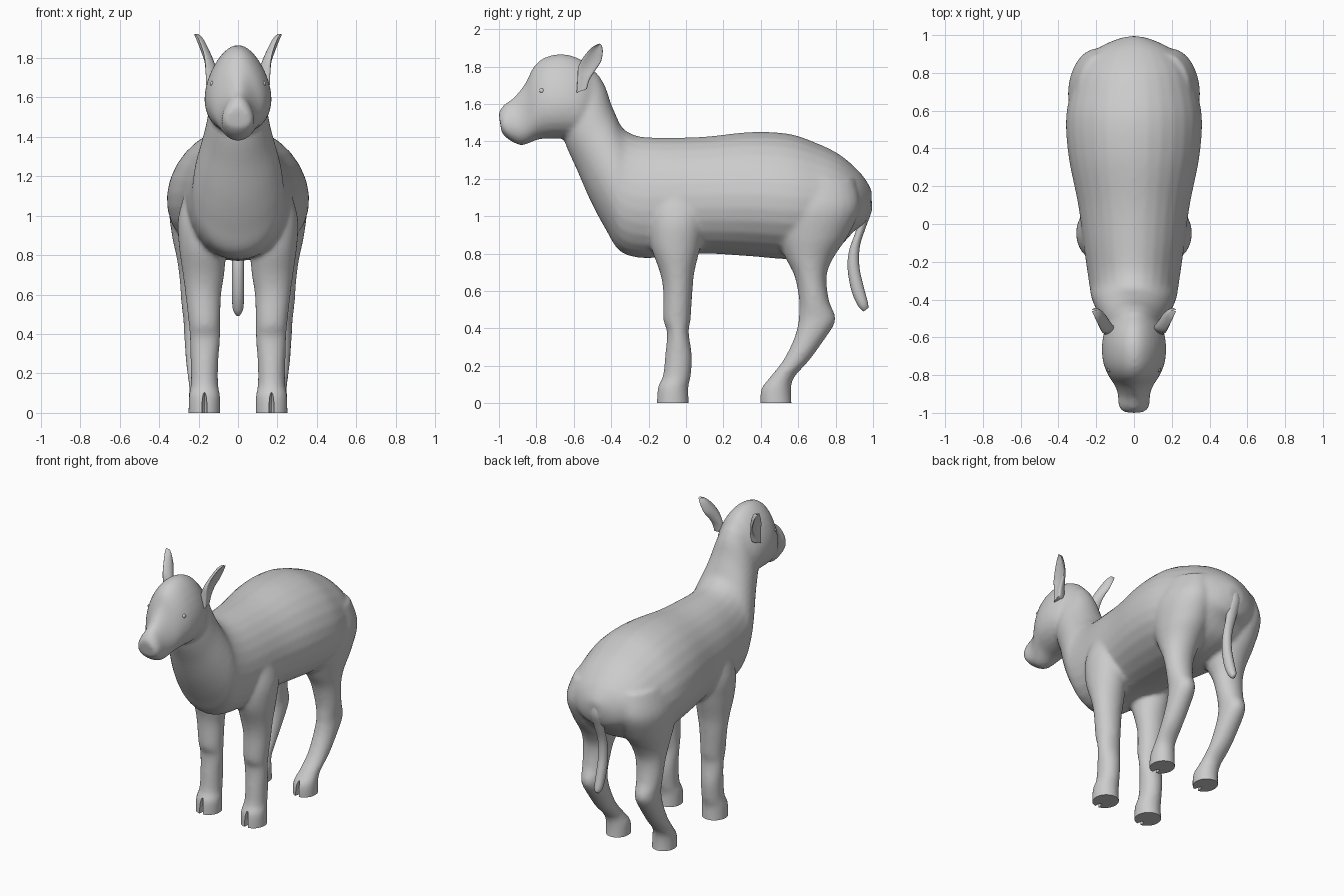
import bpy, bmesh, math
from mathutils import Vector

cube = bpy.data.objects.get("Cube")
if cube:
    bpy.data.objects.remove(cube, do_unlink=True)

grey = bpy.data.materials.new("soft_grey")
grey.use_nodes = True
grey.diffuse_color = (0.6, 0.6, 0.6, 1)
grey.node_tree.nodes["Principled BSDF"].inputs["Base Color"].default_value = (0.6, 0.6, 0.6, 1)


def spline(rows, steps=5):
    """Smoothly interpolate rows of section values."""
    out = []
    for i in range(len(rows) - 1):
        a, b, c, d = (rows[max(i - 1, 0)], rows[i], rows[i + 1], rows[min(i + 2, len(rows) - 1)])
        for s in range(steps):
            t = s / steps
            out.append([q + t * ((r - p) / 2 + t * (p - 2.5 * q + 2 * r - w / 2
                        + t * (1.5 * (q - r) + (w - p) / 2)))
                        for p, q, r, w in zip(a, b, c, d)])
    return out + [list(rows[-1])]


def add_loft(bm, rows, egg=0.0, dish=0.0, side=1, sides=28):
    """Each row: first edge (y, z), second edge (y, z), centre x, half width."""
    rings = []
    for y1, z1, y2, z2, x, half in spline(rows):
        mid = Vector((x, (y1 + y2) / 2, (z1 + z2) / 2))
        arm = Vector((0, (y1 - y2) / 2, (z1 - z2) / 2))
        ring = []
        for k in range(sides):
            c, s = math.cos(math.tau * k / sides), math.sin(math.tau * k / sides)
            p = mid + arm * c
            p.x = (p.x + half * s * (1 - egg * c) + dish * c * c) * side
            ring.append(bm.verts.new(p))
        rings.append(ring)
    faces = [bm.faces.new(rings[0]), bm.faces.new(rings[-1])]
    for lo, hi in zip(rings, rings[1:]):
        for k in range(sides):
            n = (k + 1) % sides
            faces.append(bm.faces.new((lo[k], lo[n], hi[n], hi[k])))
    bmesh.ops.recalc_face_normals(bm, faces=faces)


def make_object(name, bm):
    mesh = bpy.data.meshes.new(name)
    bm.to_mesh(mesh)
    bm.free()
    mesh.materials.append(grey)
    obj = bpy.data.objects.new(name, mesh)
    bpy.context.collection.objects.link(obj)
    return obj


def activate(obj):
    bpy.ops.object.select_all(action='DESELECT')
    obj.select_set(True)
    bpy.context.view_layer.objects.active = obj


def finish(obj, angle=50):
    activate(obj)
    bpy.ops.object.shade_smooth_by_angle(angle=math.radians(angle))


# Torso and neck, from rump to nape: top edge, bottom edge, half width
trunk = [
    (.995, 1.13, .985, 1.02, 0, .05), (.97, 1.18, .955, .96, 0, .13),
    (.92, 1.245, .90, .92, 0, .22), (.82, 1.33, .82, .84, 0, .295),
    (.7, 1.39, .7, .79, 0, .335), (.55, 1.44, .55, .77, 0, .36),
    (.35, 1.45, .35, .785, 0, .345), (.1, 1.425, .1, .8, 0, .295),
    (-.1, 1.42, -.08, .79, 0, .27), (-.24, 1.425, -.22, .775, 0, .25),
    (-.31, 1.45, -.35, .81, 0, .235), (-.345, 1.48, -.43, .93, 0, .225),
    (-.37, 1.53, -.51, 1.08, 0, .2), (-.4, 1.6, -.58, 1.24, 0, .17),
    (-.43, 1.69, -.65, 1.4, 0, .145), (-.47, 1.76, -.66, 1.5, 0, .12)]
# Head from nape to muzzle
head = [
    (-.46, 1.74, -.52, 1.46, 0, .11), (-.54, 1.825, -.57, 1.42, 0, .15),
    (-.64, 1.865, -.64, 1.415, 0, .165), (-.74, 1.855, -.72, 1.415, 0, .16),
    (-.81, 1.805, -.79, 1.41, 0, .135), (-.86, 1.71, -.85, 1.385, 0, .1),
    (-.92, 1.635, -.89, 1.38, 0, .083), (-.975, 1.595, -.95, 1.41, 0, .08),
    (-1.003, 1.55, -.985, 1.445, 0, .06)]
# Legs from below the ground up: height, front y, back y, inner x, outer x
front_leg = [
    (-.04, -.158, .018, .09, .252), (.08, -.152, .012, .09, .25),
    (.14, -.125, .025, .1, .24), (.25, -.112, .032, .1, .24),
    (.38, -.102, .015, .09, .245), (.45, -.122, .025, .09, .25),
    (.6, -.122, .035, .085, .267), (.7, -.14, .045, .07, .28),
    (.85, -.19, .08, .06, .3), (1, -.19, .1, .08, .302), (1.2, -.15, .08, .1, .24)]
hind_leg = [
    (-.04, .397, .568, .1, .25), (.07, .4, .562, .1, .25),
    (.14, .45, .58, .12, .25), (.23, .52, .66, .13, .262),
    (.34, .575, .74, .13, .27), (.42, .598, .792, .13, .275),
    (.47, .603, .797, .13, .277), (.55, .605, .765, .12, .287),
    (.68, .58, .752, .1, .297), (.78, .53, .79, .07, .31),
    (.9, .48, .87, .04, .335), (1.05, .45, .93, .04, .348), (1.2, .45, .9, .05, .3)]


def leg_rows(rows):
    return [(yf, z, yb, z, (xi + xo) / 2, (xo - xi) / 2) for z, yf, yb, xi, xo in rows]


bm = bmesh.new()
add_loft(bm, trunk, egg=.08)
add_loft(bm, head, egg=.25)
for side in (-1, 1):
    add_loft(bm, leg_rows(front_leg), side=side)
    add_loft(bm, leg_rows(hind_leg), side=side)
body = make_object("body", bm)

# Fuse the parts into one skin
activate(body)
fuse = body.modifiers.new("fuse", 'REMESH')
fuse.mode = 'VOXEL'
fuse.voxel_size = .012
relax = body.modifiers.new("relax", 'SMOOTH')
relax.factor = .5
relax.iterations = 10
bpy.ops.object.convert(target='MESH')

# Flat soles on the ground
bm = bmesh.new()
bm.from_mesh(body.data)
bmesh.ops.bisect_plane(bm, geom=bm.verts[:] + bm.edges[:] + bm.faces[:], dist=1e-5,
                       plane_co=(0, 0, 0), plane_no=(0, 0, -1), clear_outer=True)
bmesh.ops.holes_fill(bm, edges=[e for e in bm.edges if e.is_boundary], sides=0)
bmesh.ops.recalc_face_normals(bm, faces=bm.faces[:])
bm.to_mesh(body.data)
bm.free()

# Cleft in the front of each hoof
bm = bmesh.new()
for x in (-.17, .17):
    for y in (-.16, .395):
        ball = bmesh.ops.create_uvsphere(bm, u_segments=16, v_segments=12, radius=1)
        for v in ball["verts"]:
            v.co = Vector((x + v.co.x * .014, y + v.co.y * .05, v.co.z * .115))
cutter = make_object("hoof_cleft_cutter", bm)
cutter.hide_render = True
activate(body)
cleft = body.modifiers.new("cleft", 'BOOLEAN')
cleft.operation = 'DIFFERENCE'
cleft.object = cutter
bpy.ops.object.convert(target='MESH')
bpy.data.objects.remove(cutter, do_unlink=True)
finish(body)

# Tail
bm = bmesh.new()
add_loft(bm, [
    (.9, 1.1, .985, 1.13, 0, .05), (.915, 1.03, .995, 1.04, 0, .045),
    (.91, .93, .965, .95, 0, .035), (.873, .82, .93, .84, 0, .031),
    (.864, .72, .927, .73, 0, .031), (.885, .6, .948, .63, 0, .031),
    (.92, .52, .972, .54, 0, .027), (.95, .49, .975, .51, 0, .012)], sides=16)
finish(make_object("tail", bm), 80)

# Cupped ears, open to the outside, and small eyes
ear = [
    (-.585, 1.66, -.53, 1.68, .13, .03), (-.58, 1.74, -.515, 1.73, .135, .028),
    (-.575, 1.8, -.485, 1.78, .145, .02), (-.545, 1.855, -.455, 1.825, .162, .015),
    (-.505, 1.9, -.445, 1.875, .182, .011), (-.475, 1.918, -.448, 1.905, .196, .007),
    (-.46, 1.922, -.455, 1.918, .203, .003)]
for word, side in (("right", -1), ("left", 1)):
    bm = bmesh.new()
    add_loft(bm, ear, dish=.02, side=side, sides=20)
    finish(make_object(word + "_ear", bm), 80)
    bm = bmesh.new()
    bmesh.ops.create_uvsphere(bm, u_segments=16, v_segments=10, radius=.014)
    bmesh.ops.translate(bm, verts=bm.verts[:], vec=(side * .128, -.77, 1.67))
    finish(make_object(word + "_eye", bm), 80)
